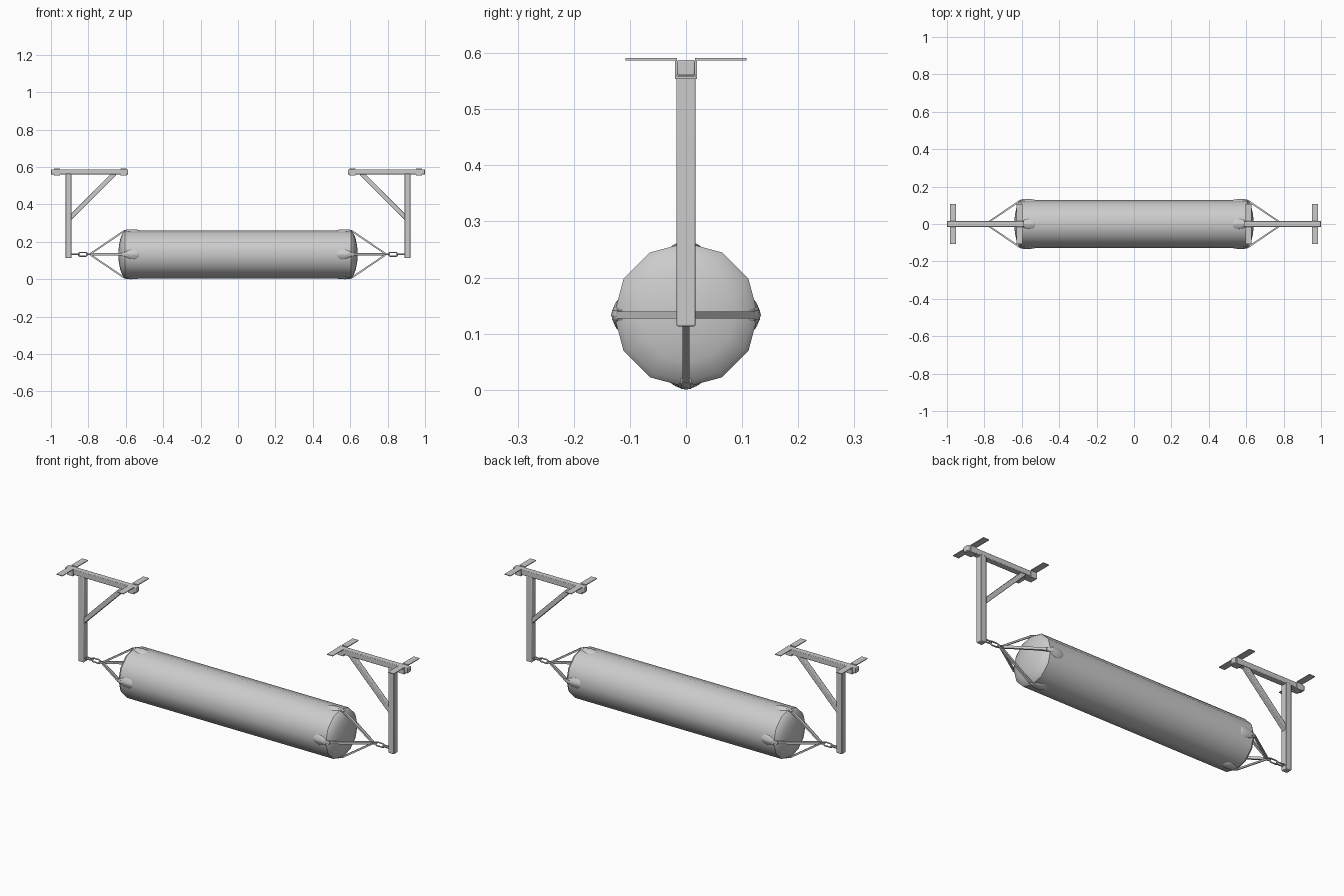
import bpy, bmesh, math
from mathutils import Vector, Matrix

if "Cube" in bpy.data.objects:
    bpy.data.objects.remove(bpy.data.objects["Cube"])

CZ = 0.1335          # height of the bag axis


def finish(name, bm, mirror=True, angle=40):
    bmesh.ops.recalc_face_normals(bm, faces=bm.faces[:])
    me = bpy.data.meshes.new(name)
    bm.to_mesh(me)
    bm.free()
    me.shade_smooth()
    me.set_sharp_from_angle(angle=math.radians(angle))
    ob = bpy.data.objects.new(name, me)
    bpy.context.collection.objects.link(ob)
    if mirror:
        ob.modifiers.new("mirror", 'MIRROR').use_mirror_merge = False
    return ob


def box(bm, lo, hi):
    lo, hi = Vector(lo), Vector(hi)
    m = Matrix.Translation((lo + hi) / 2) @ Matrix.Diagonal((*(hi - lo), 1))
    bmesh.ops.create_cube(bm, size=1, matrix=m)


def bar(bm, p, q, width, depth):
    """Rectangular bar between two points; width runs along y in the xz plane."""
    p, q = Vector(p), Vector(q)
    x = (q - p).normalized()
    y = Vector((0, 1, 0))
    z = x.cross(y)
    m = Matrix((x, y, z)).transposed().to_4x4()
    m = Matrix.Translation((p + q) / 2) @ m @ Matrix.Diagonal(((q - p).length, width, depth, 1))
    return bmesh.ops.create_cube(bm, size=1, matrix=m)['verts']


def soften(ob, w=0.003):
    b = ob.modifiers.new("bevel", 'BEVEL')
    b.width, b.segments = w, 2
    return ob


# Punch bag: twelve-sided revolved profile with domed ends
half = [(0.6405, 0), (0.637, 0.045), (0.629, 0.085), (0.615, 0.119), (0.603, 0.1285)]
profile = half + [(-x, r) for x, r in reversed(half)]
bm = bmesh.new()
vs = [bm.verts.new((x, 0, r)) for x, r in profile]
es = [bm.edges.new(pair) for pair in zip(vs, vs[1:])]
bmesh.ops.spin(bm, geom=vs + es, cent=(0, 0, 0), axis=(1, 0, 0), angle=math.tau, steps=12)
bmesh.ops.remove_doubles(bm, verts=bm.verts[:], dist=1e-4)
bmesh.ops.translate(bm, verts=bm.verts[:], vec=(0, 0, CZ))
finish("bag", bm, mirror=False, angle=35)


def four_around(bm, make):
    """Make a piece above the axis four times, a quarter turn apart."""
    for k in range(4):
        verts = make(bm)
        bmesh.ops.rotate(bm, verts=verts, cent=(0, 0, 0), matrix=Matrix.Rotation(k * math.pi / 2, 3, 'X'))
    bmesh.ops.translate(bm, verts=bm.verts[:], vec=(0, 0, CZ))


# Teardrop patches bent over the bag
def patch(bm):
    verts = bmesh.ops.create_uvsphere(bm, u_segments=16, v_segments=8, radius=1)['verts']
    for v in verts:
        x, y, z = v.co
        y *= 0.026 * (1 - 0.4 * x)
        v.co = (0.572 + 0.047 * x, y, 0.1265 + 0.007 * z - abs(y) * 0.24 - max(0, x - 0.6) * 0.012)
    return verts


bm = bmesh.new()
four_around(bm, patch)
finish("strap_patches", bm)


# Straps converging at each end
def strap(bm):
    a, b, c = (0.59, 0, 0.128), (0.619, 0, 0.118), (0.787, 0, 0.004)
    return bar(bm, a, b, 0.018, 0.009) + bar(bm, b, c, 0.013, 0.009)


bm = bmesh.new()
four_around(bm, strap)
finish("end_straps", bm)


# Chain links, alternating orientation
def link(bm, x0, x1, w, upright, wire=0.0036):
    cx, hl, hw = (x0 + x1) / 2, (x1 - x0) / 2 - wire, w - wire
    n, k, rings = 16, 8, []
    for i in range(n):
        t = math.tau * (i + 0.5) / n
        d = Vector((math.cos(t), math.sin(t)))
        c = Vector((d.x * hw + math.copysign(hl - hw, d.x), d.y * hw))
        ring = []
        for j in range(k):
            a = math.tau * j / k
            p = c + d * wire * math.cos(a)
            h = wire * math.sin(a)
            ring.append(bm.verts.new((cx + p.x, h, CZ + p.y) if upright else (cx + p.x, p.y, CZ + h)))
        rings.append(ring)
    for i in range(n):
        r, s = rings[i], rings[(i + 1) % n]
        for j in range(k):
            bm.faces.new((r[j], r[(j + 1) % k], s[(j + 1) % k], s[j]))


bm = bmesh.new()
link(bm, 0.772, 0.812, 0.012, False)
link(bm, 0.801, 0.857, 0.0135, True)
link(bm, 0.845, 0.9, 0.012, False)
finish("chain", bm, angle=80)

# Hanging frame: post, top beam and diagonal brace
bm = bmesh.new()
box(bm, (0.89, -0.017, 0.113), (0.922, 0.017, 0.565))
soften(finish("post", bm))

bm = bmesh.new()
box(bm, (0.587, -0.016, 0.56), (1.0, 0.016, 0.588))
soften(finish("top_beam", bm))

bm = bmesh.new()
bar(bm, (0.905, 0, 0.32), (0.658, 0, 0.568), 0.024, 0.024)
soften(finish("brace", bm))

# U-shaped mounting clamps with side flanges
bm = bmesh.new()
for cx in (0.968, 0.612):
    a, b = cx - 0.017, cx + 0.017
    box(bm, (a, -0.02, 0.554), (b, 0.02, 0.558))
    for s in (-1, 1):
        y0, y1, y2 = sorted((s * 0.016, s * 0.02)), sorted((s * 0.02, s * 0.108)), None
        box(bm, (a, y0[0], 0.554), (b, y0[1], 0.591))
        box(bm, (a, y1[0], 0.587), (b, y1[1], 0.591))
finish("ceiling_clamps", bm)
